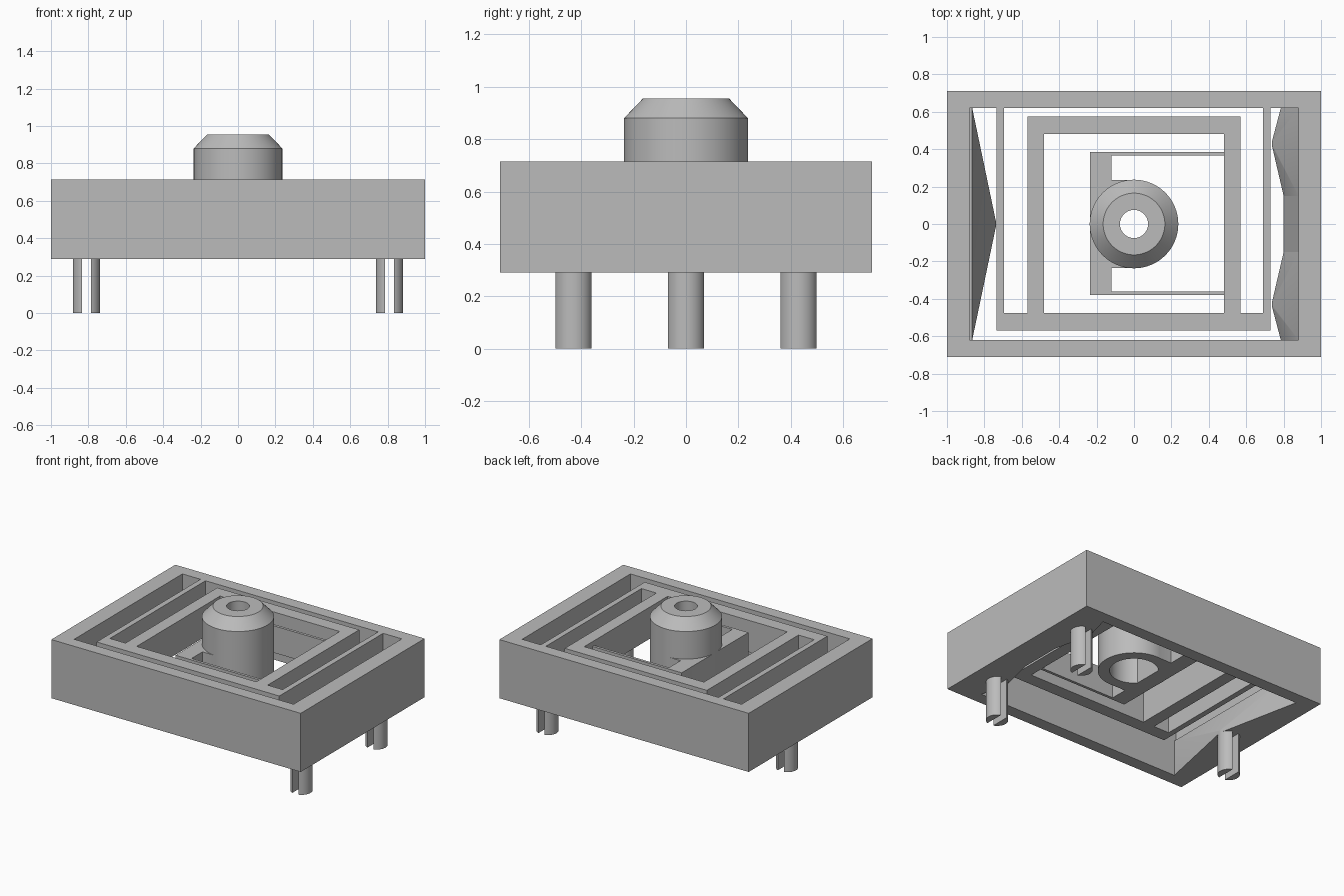
import bpy, bmesh, math
from mathutils import Matrix

if "Cube" in bpy.data.objects:
    bpy.data.objects.remove(bpy.data.objects["Cube"], do_unlink=True)

grey = bpy.data.materials.new("plain grey")
grey.use_nodes = True
GREY = (0.5, 0.5, 0.5, 1)
grey.diffuse_color = GREY
grey.node_tree.nodes["Principled BSDF"].inputs["Base Color"].default_value = GREY

BASE, TOP, FLOOR = 0.29, 0.715, 0.485   # housing base, rim, underside of springs


def make(name, bm):
    bmesh.ops.recalc_face_normals(bm, faces=bm.faces[:])
    mesh = bpy.data.meshes.new(name)
    bm.to_mesh(mesh)
    bm.free()
    mesh.materials.append(grey)
    obj = bpy.data.objects.new(name, mesh)
    bpy.context.collection.objects.link(obj)
    return obj


def block(name, x0, x1, y0, y1, z0, z1):
    bm = bmesh.new()
    bmesh.ops.create_cube(bm, size=1)
    for v in bm.verts:
        v.co = [lo if c < 0 else hi for c, lo, hi in zip(v.co, (x0, y0, z0), (x1, y1, z1))]
    return make(name, bm)


def combine(target, tool, operation):
    mod = target.modifiers.new("combine", "BOOLEAN")
    mod.operation, mod.object, mod.solver = operation, tool, "EXACT"
    bpy.context.view_layer.objects.active = target
    bpy.ops.object.modifier_apply(modifier=mod.name)
    bpy.data.objects.remove(tool, do_unlink=True)


def cut(target, *holes):
    for x0, x1, y0, y1 in holes:
        combine(target, block("cutter", x0, x1, y0, y1, -0.5, 1.5), "DIFFERENCE")


def smooth(obj):
    bpy.ops.object.select_all(action="DESELECT")
    obj.select_set(True)
    bpy.context.view_layer.objects.active = obj
    bpy.ops.object.shade_smooth_by_angle(angle=math.radians(25))


def lathe(name, profile, steps=64):
    bm = bmesh.new()
    verts = [bm.verts.new((r, 0, z)) for r, z in profile]
    edges = [bm.edges.new((a, b)) for a, b in zip(verts, verts[1:] + verts[:1])]
    bmesh.ops.spin(bm, geom=verts + edges, cent=(0, 0, 0), axis=(0, 0, 1),
                   angle=math.tau, steps=steps, use_merge=True)
    bmesh.ops.remove_doubles(bm, verts=bm.verts[:], dist=1e-5)
    return make(name, bm)


# Outer rectangular housing
housing = block("housing", -1, 1, -0.71, 0.71, BASE, TOP)
cut(housing, (-0.88, 0.88, -0.62, 0.62))

# Folded spring frame hanging from the back wall
spring = block("spring_frame", -0.735, 0.73, -0.57, 0.62, FLOOR, TOP)
cut(spring, (-0.695, -0.57, -0.475, 0.7), (0.57, 0.69, -0.475, 0.7),
    (-0.6, 0.6, 0.575, 0.7), (-0.48, 0.48, -0.475, 0.48))

# Inner carriage with thin arms, merged with the hollow round button
carriage = block("button_carriage", -0.235, 0.48, -0.38, 0.385, FLOOR, 0.68)
cut(carriage, (-0.12, 0.6, 0.235, 0.365), (-0.12, 0.6, -0.36, -0.235),
    (0, 0.6, -0.36, 0.365), (-0.12, 0.6, -0.16, 0.16))
button = lathe("button", [(0.237, FLOOR), (0.237, 0.88), (0.165, 0.955), (0.075, 0.955),
                          (0.075, 0.8), (0.16, 0.8), (0.16, FLOOR)])
combine(carriage, button, "UNION")
smooth(carriage)


# Split pins and the sloped gussets that carry them
def gusset(name, px, py, wall):
    bm = bmesh.new()
    for p in wall:
        bm.verts.new(p)
    for z in (BASE, BASE + 0.02):
        bmesh.ops.create_circle(bm, segments=32, radius=0.073,
                                matrix=Matrix.Translation((px, py, z)))
    result = bmesh.ops.convex_hull(bm, input=bm.verts[:])
    bmesh.ops.delete(bm, geom=list({g for g in result["geom_interior"] + result["geom_unused"]
                                    if isinstance(g, bmesh.types.BMVert)}), context="VERTS")
    bmesh.ops.dissolve_limit(bm, angle_limit=0.01, verts=bm.verts[:], edges=bm.edges[:])
    smooth(make(name, bm))


def pin(name, px, py):
    bm = bmesh.new()
    bmesh.ops.create_cone(bm, cap_ends=True, segments=48, radius1=0.073, radius2=0.073,
                          depth=BASE, matrix=Matrix.Translation((px, py, BASE / 2)))
    obj = make(name, bm)
    cut(obj, (px - 0.025, px + 0.025, py - 0.2, py + 0.2))
    smooth(obj)


RISE = 0.55
pin("right_pin", -0.81, 0)
gusset("right_gusset", -0.81, 0, [(x, y, z) for x in (-0.88, -0.865)
                                  for y in (-0.62, 0.62) for z in (BASE, RISE)])
for side, s in (("front", -1), ("back", 1)):
    pin(f"left_{side}_pin", 0.81, s * 0.43)
    gusset(f"left_{side}_gusset", 0.81, s * 0.43,
           [(x, s * y, z) for y, edge in ((0.15, 0.8), (0.62, 0.785))
            for x, z in ((0.88, BASE), (0.88, RISE), (edge, BASE))])

# Sloped rib joining the two left gussets
bm = bmesh.new()
ends = [[bm.verts.new((x, y, z)) for x, z in ((0.88, BASE), (0.88, RISE), (0.8, BASE))]
        for y in (-0.15, 0.15)]
for end in ends:
    bm.faces.new(end)
for i in range(3):
    j = (i + 1) % 3
    bm.faces.new((ends[0][i], ends[0][j], ends[1][j], ends[1][i]))
make("left_rib", bm)
